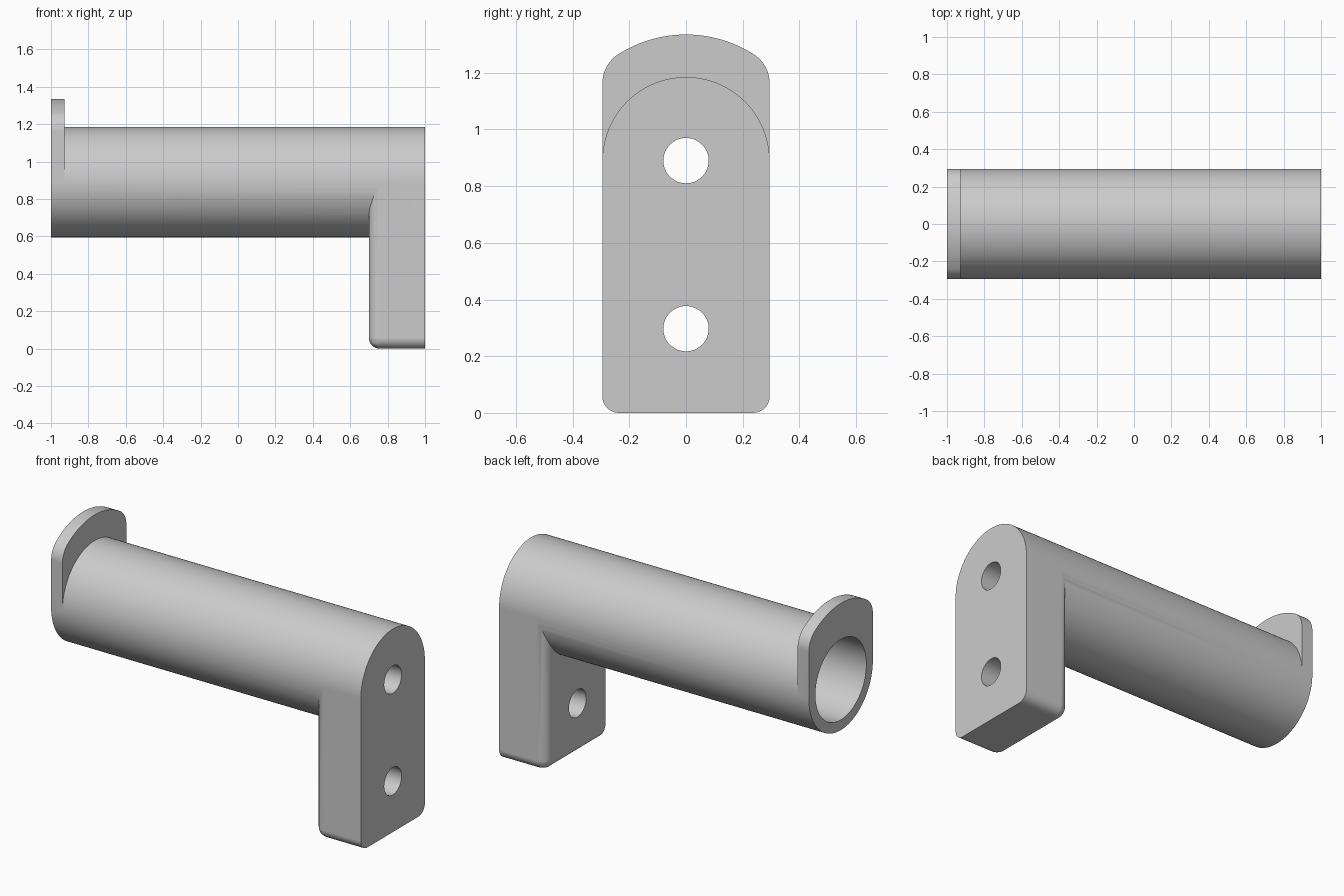
import bpy, bmesh, math

R = 0.295          # tube radius and half width
AXIS = 0.89        # tube axis height
HOLE = 0.08        # screw hole radius
FILLET = 0.058     # rounded block edges

cube = bpy.data.objects.get("Cube")
if cube:
    bpy.data.objects.remove(cube, do_unlink=True)

grey = bpy.data.materials.new("plain grey")
grey.use_nodes = True
colour = (0.6, 0.6, 0.6, 1)
grey.diffuse_color = colour
grey.node_tree.nodes["Principled BSDF"].inputs["Base Color"].default_value = colour


def arc(cy, cz, r, start, end, steps):
    """Points (y, z) along an arc, angles in degrees."""
    angles = [math.radians(start + (end - start) * i / steps) for i in range(steps + 1)]
    return [(round(cy + r * math.cos(a), 6), round(cz + r * math.sin(a), 6)) for a in angles]


def extrude(name, outline, x0, x1):
    """Solid made by sweeping a (y, z) outline along x."""
    bm = bmesh.new()
    face = bm.faces.new([bm.verts.new((x0, y, z)) for y, z in outline])
    swept = bmesh.ops.extrude_face_region(bm, geom=[face])["geom"]
    bmesh.ops.translate(bm, vec=(x1 - x0, 0, 0),
                        verts=[v for v in swept if isinstance(v, bmesh.types.BMVert)])
    return finish(name, bm)


def finish(name, bm):
    bmesh.ops.recalc_face_normals(bm, faces=bm.faces)
    mesh = bpy.data.meshes.new(name)
    bm.to_mesh(mesh)
    bm.free()
    mesh.materials.append(grey)
    ob = bpy.data.objects.new(name, mesh)
    bpy.context.collection.objects.link(ob)
    return ob


def rod(name, z, r, x0, x1, steps):
    return extrude(name, arc(0, z, r, 0, 360, steps)[:-1], x0, x1)


def combine(target, other, operation):
    bpy.context.view_layer.objects.active = target
    mod = target.modifiers.new(operation.lower(), "BOOLEAN")
    mod.operation, mod.solver, mod.object = operation, "EXACT", other
    bpy.ops.object.modifier_apply(modifier=mod.name)
    bpy.data.objects.remove(other, do_unlink=True)


# Main tube
holder = rod("wall_holder_tube", AXIS, R, -1, 1, 128)

# End lip: straight sides, rounded shoulders, shallow crown
crown, shoulder = 0.445, 0.12
cy = R - shoulder
cz = AXIS + math.sqrt((crown - shoulder) ** 2 - cy ** 2)
turn = math.degrees(math.atan2(cz - AXIS, cy))
lip_outline = ([(-R, AXIS), (R, AXIS)]
               + arc(cy, cz, shoulder, 0, turn, 12)
               + arc(0, AXIS, crown, turn, 180 - turn, 32)[1:-1]
               + arc(-cy, cz, shoulder, 180 - turn, 180, 12))
end_lip = extrude("end_lip", lip_outline, -1, -0.927)

# Mounting block: every edge rounded except around the outer face and top
block = bmesh.new()
outline = [(-R, 0), (R, 0), (R, AXIS), (-R, AXIS)]
near, far = ([block.verts.new((x, y, z)) for y, z in outline] for x in (0.7, 1))
block.faces.new(near)
block.faces.new(far)
for i in range(4):
    j = (i + 1) % 4
    block.faces.new((near[i], near[j], far[j], far[i]))
rounded = [e for e in block.edges
           if all(v.co.x < 0.8 for v in e.verts) and any(v.co.z < 0.1 for v in e.verts)
           or all(v.co.z < 0.1 for v in e.verts) and e.verts[0].co.y == e.verts[1].co.y]
bmesh.ops.bevel(block, geom=rounded, offset=FILLET, segments=8, profile=0.5,
                affect="EDGES")
mount_block = finish("mount_block", block)

combine(holder, end_lip, "UNION")
combine(holder, mount_block, "UNION")

# Wide bore from the lip end, two screw holes through the mount
combine(holder, rod("bore", AXIS, 0.235, -1.1, 0.7, 96), "DIFFERENCE")
for z in (AXIS, 0.297):
    combine(holder, rod("screw_hole", z, HOLE, 0.6, 1.1, 48), "DIFFERENCE")

# Smooth curved faces, crisp edges
holder.select_set(True)
bpy.context.view_layer.objects.active = holder
bpy.ops.object.shade_smooth_by_angle(angle=math.radians(30))
weighted = holder.modifiers.new("weighted_normals", "WEIGHTED_NORMAL")
weighted.keep_sharp = True
